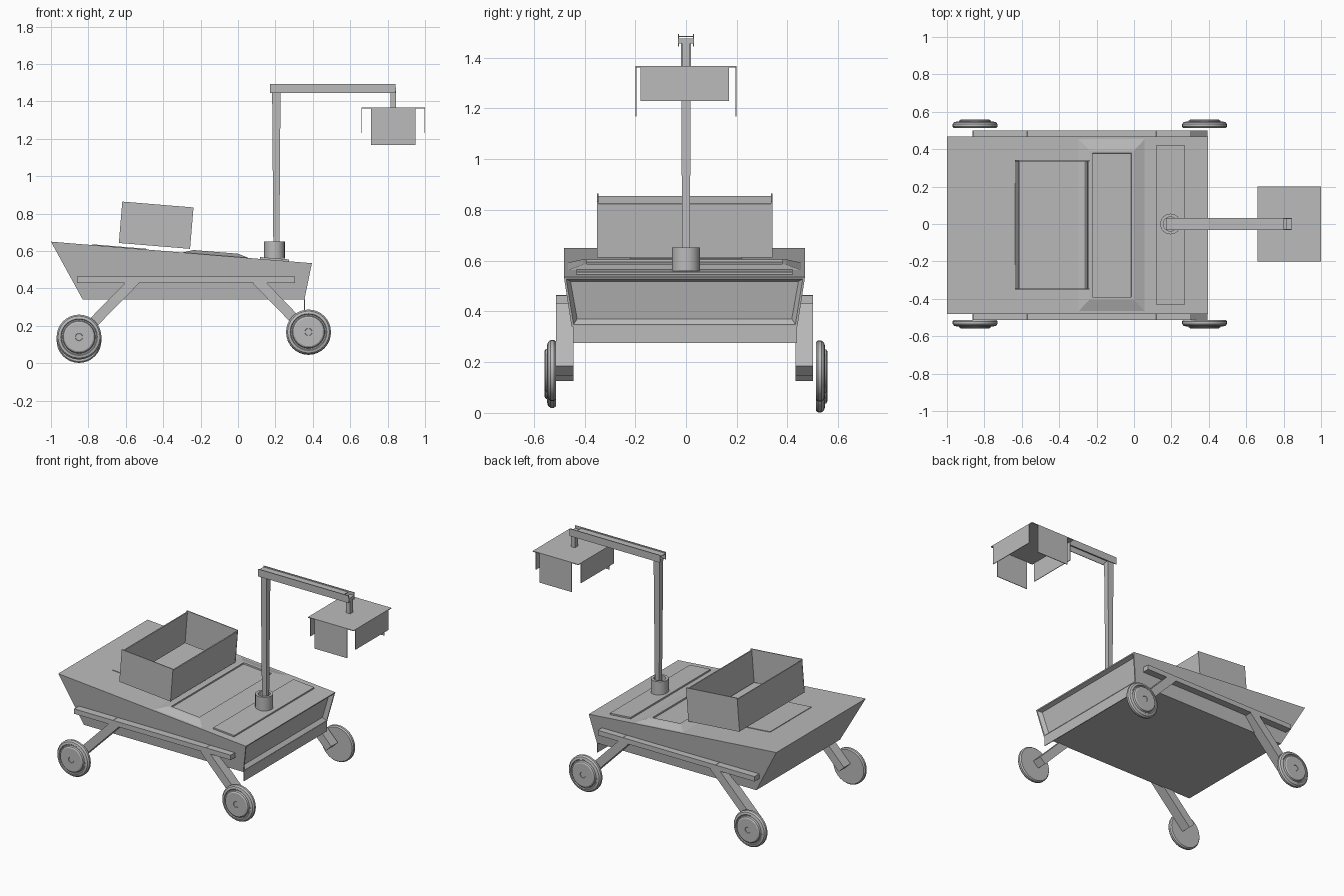
import bpy, bmesh, math
from mathutils import Matrix, Vector

if "Cube" in bpy.data.objects:
    bpy.data.objects.remove(bpy.data.objects["Cube"])

grey = bpy.data.materials.new("light_grey")
grey.diffuse_color = (0.5, 0.5, 0.5, 1)
grey.use_nodes = True
grey.node_tree.nodes["Principled BSDF"].inputs["Base Color"].default_value = grey.diffuse_color

YC = -0.006                                  # body centre line
SLOPE = math.atan2(0.115, 1.395)             # deck falls towards +x
TILT = Matrix.Rotation(SLOPE, 4, 'Y')


def deck(x):
    return 0.65 - (x + 1) * 0.115 / 1.395


def finish(name, bm, smooth=False):
    bmesh.ops.recalc_face_normals(bm, faces=bm.faces)
    me = bpy.data.meshes.new(name)
    bm.to_mesh(me)
    bm.free()
    ob = bpy.data.objects.new(name, me)
    bpy.context.collection.objects.link(ob)
    me.materials.append(grey)
    if smooth:
        bpy.context.view_layer.objects.active = ob
        ob.select_set(True)
        bpy.ops.object.shade_smooth_by_angle(angle=math.radians(30))
        ob.select_set(False)
    return ob


def block(name, centre, size, rot=Matrix(), top=(1, 1)):
    """Box with an optional scaled top."""
    bm = bmesh.new()
    bmesh.ops.create_cube(bm, size=1)
    for v in bm.verts:
        kx, ky = top if v.co.z > 0 else (1, 1)
        v.co = Vector((v.co.x * size[0] * kx, v.co.y * size[1] * ky, v.co.z * size[2]))
    bm.transform(Matrix.Translation(centre) @ rot)
    return finish(name, bm)


def span(name, x, y, z):
    """Box given by its extents."""
    return block(name, [(a + b) / 2 for a, b in (x, y, z)], [b - a for a, b in (x, y, z)])


def lathe(name, profile, matrix, steps=32):
    bm = bmesh.new()
    vs = [bm.verts.new((r, 0, h)) for r, h in profile]
    es = [bm.edges.new(p) for p in zip(vs, vs[1:])]
    bmesh.ops.spin(bm, geom=vs + es, cent=(0, 0, 0), axis=(0, 0, 1),
                   angle=2 * math.pi, steps=steps)
    bmesh.ops.remove_doubles(bm, verts=bm.verts, dist=1e-5)
    bm.transform(matrix)
    return finish(name, bm, True)


# Hull: side profile, narrower below, recessed panel in the +x end
bm = bmesh.new()
sides = []
for s in (-1, 1):
    sides.append([bm.verts.new((x, YC + s * w, z)) for x, z, w in
                  ((-1, 0.65, 0.475), (-0.83, 0.34, 0.445),
                   (0.355, 0.34, 0.445), (0.395, 0.535, 0.475))])
bm.faces.new(sides[0])
bm.faces.new(sides[1][::-1])
for i in range(4):
    j = (i + 1) % 4
    bm.faces.new((sides[0][i], sides[0][j], sides[1][j], sides[1][i]))
bmesh.ops.recalc_face_normals(bm, faces=bm.faces)
end = max(bm.faces, key=lambda f: f.calc_center_median().x)
bmesh.ops.inset_region(bm, faces=[end], thickness=0.012)
bmesh.ops.inset_region(bm, faces=[end], thickness=0.022, depth=-0.025)
finish("hull", bm)

# Lip hanging below the +x end
span("lower_lip", (0.352, 0.357), (-0.445, 0.437), (0.276, 0.345))

# Raised hatch with a recessed centre
bm = bmesh.new()
bmesh.ops.create_cube(bm, size=1)
for v in bm.verts:
    k = v.co.z > 0
    v.co = Vector((v.co.x * (0.24 if k else 0.38), v.co.y * (0.80 if k else 0.945),
                   0.018 if k else -0.004))
top = max(bm.faces, key=lambda f: f.calc_center_median().z)
bmesh.ops.inset_region(bm, faces=[top], thickness=0.022)
bmesh.ops.inset_region(bm, faces=[top], thickness=0.001, depth=-0.01)
bm.transform(Matrix.Translation((-0.12, YC, deck(-0.12))) @ TILT)
finish("hatch", bm)

# Deck plates
block("mast_plate", (0.195, YC, deck(0.195) + 0.002), (0.155, 0.85, 0.016), TILT)
block("rear_plate", (-0.635, 0, deck(-0.635) + 0.001), (0.29, 0.44, 0.006), TILT)

# Open cargo box, four thin walls tilted with the deck
box_at = Matrix.Translation((-0.4375, -0.005, 0.738))
for s, side in ((-1, "left"), (1, "right")):
    m = box_at @ TILT
    block("box_end_" + side, m @ Vector((s * 0.186, 0, -0.004)), (0.008, 0.68, 0.212), TILT)
    block("box_side_" + side, m @ Vector((0, s * 0.343, 0)), (0.382, 0.006, 0.222), TILT)

# Side rails and slanted legs
for s, side in ((-1, "front"), (1, "back")):
    span("rail_" + side, (-0.86, 0.305), sorted((YC + s * 0.435, YC + s * 0.507)),
         (0.43, 0.463))
    for x0, x1, z1, where in ((-0.55, -0.845, 0.145, "left"), (0.10, 0.372, 0.165, "right")):
        a, b = Vector((x0, 0, 0.445)), Vector((x1, 0, z1))
        d = b - a
        rot = Matrix.Rotation(math.atan2(-d.z, d.x), 4, 'Y')
        mid = (a + b) / 2
        block("leg_%s_%s" % (side, where), (mid.x, YC + s * 0.472, mid.z),
              (d.length, 0.07, 0.055), rot)

# Wheels: flat inside, stepped outside
wheel = [(0, 0), (0.113, 0), (0.12, 0.008), (0.12, 0.022), (0.112, 0.032),
         (0.098, 0.036), (0.094, 0.031), (0.088, 0.031), (0.084, 0.041), (0.076, 0.046),
         (0.02, 0.046), (0.018, 0.043), (0, 0.043)]
for s, side, zr, zf in ((-1, "front", 0.14, 0.167), (1, "back", 0.122, 0.165)):
    turn = Matrix.Rotation(-s * math.pi / 2, 4, 'X')
    y = s * 0.512
    lathe("wheel_%s_left" % side, wheel, Matrix.Translation((-0.85, y, zr)) @ turn)
    lathe("wheel_%s_right" % side, wheel, Matrix.Translation((0.377, y, zf)) @ turn)

# Mast in its cup
lathe("mast_cup", [(0, 0), (0.055, 0), (0.055, 0.092), (0.038, 0.092), (0.038, 0.05), (0, 0.05)],
      Matrix.Translation((0.195, 0, 0.56)), 24)
block("mast", (0.205, 0, 1.03), (0.032, 0.030, 0.85), top=(1.4, 1.3))

# Arm: inverted channel
span("arm_top", (0.17, 0.80), (-0.03, 0.03), (1.482, 1.486))
for s in (-1, 1):
    span("arm_side", (0.17, 0.843), sorted((s * 0.027, s * 0.031)), (1.445, 1.494))
span("arm_pin", (0.815, 0.845), (-0.03, 0.03), (1.455, 1.475))
span("lamp_rod", (0.815, 0.845), (-0.015, 0.015), (1.364, 1.47))

# Lamp: thin top with four hanging flaps
span("lamp_top", (0.66, 1.0), (-0.2, 0.2), (1.362, 1.367))
for x in (0.662, 0.998):
    span("lamp_end_flap", (x - 0.002, x + 0.002), (-0.18, 0.17), (1.23, 1.364))
for y in (-0.198, 0.198):
    span("lamp_side_flap", (0.71, 0.95), (y - 0.002, y + 0.002), (1.168, 1.364))
